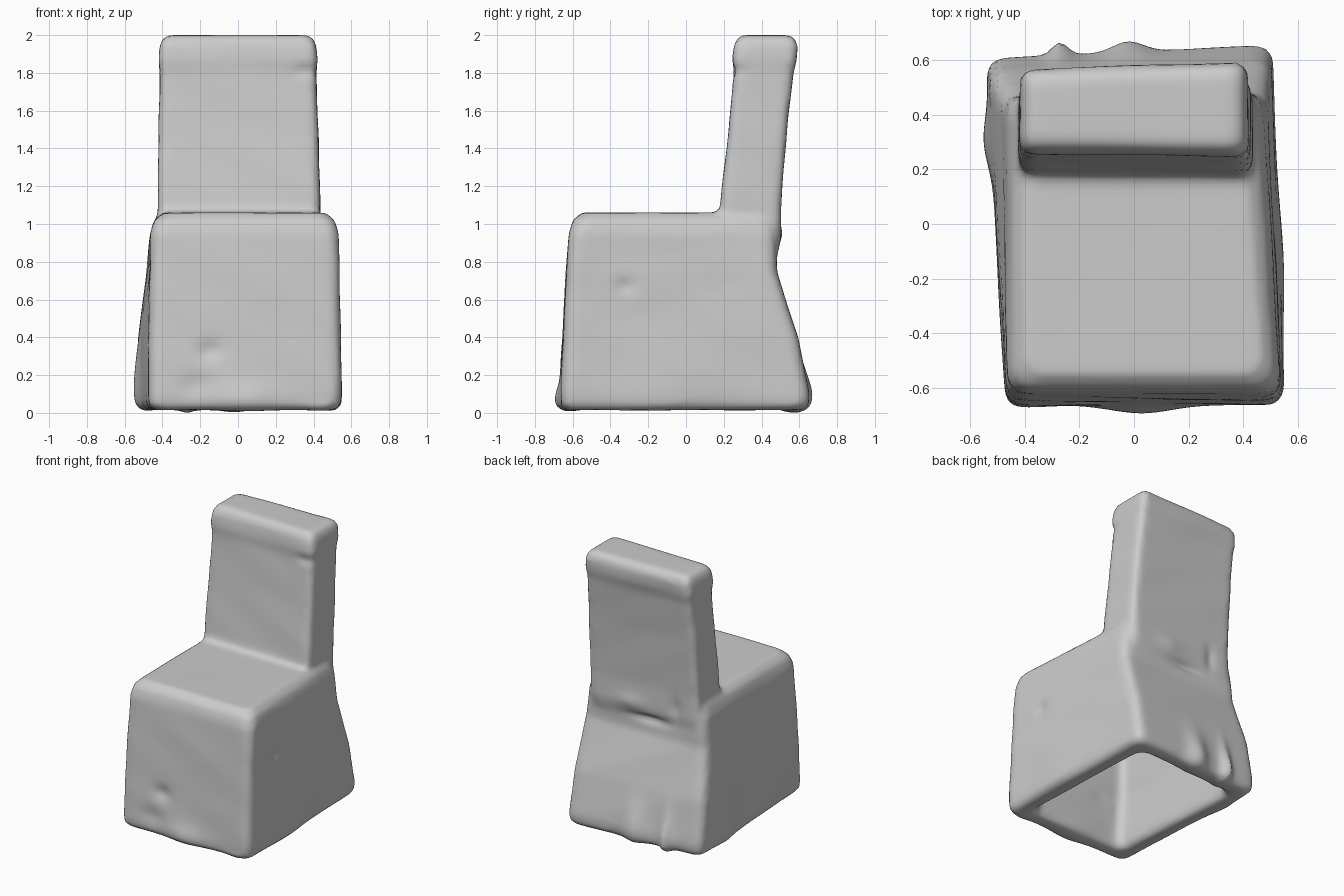
import bpy, bmesh, math
from mathutils import Vector

cube = bpy.data.objects.get("Cube")
if cube:
    bpy.data.objects.remove(cube, do_unlink=True)

fabric = bpy.data.materials.new("grey fabric")
fabric.use_nodes = True
GREY = (0.6, 0.6, 0.6, 1)
fabric.diffuse_color = GREY
fabric.node_tree.nodes["Principled BSDF"].inputs["Base Color"].default_value = GREY


def rounded_ring(corners, z, radius, inset=0.0, steps=5):
    """Outline of a four-cornered section with rounded corners."""
    center = sum((Vector(c) for c in corners), Vector((0, 0))) / 4
    pts = []
    for i, c in enumerate(corners):
        c = Vector(c)
        side = Vector((math.copysign(1, c.x - center.x), math.copysign(1, c.y - center.y)))
        mid = c - side * (inset + radius)
        for s in range(steps):
            a = math.pi + math.pi / 2 * (i + s / (steps - 1))
            pts.append((mid.x + radius * math.cos(a), mid.y + radius * math.sin(a), z))
    return pts


def loft(name, rings):
    """Closed skin through a stack of outlines."""
    bm = bmesh.new()
    loops = [[bm.verts.new(p) for p in ring] for ring in rings]
    for a, b in zip(loops, loops[1:]):
        for i in range(len(a)):
            j = (i + 1) % len(a)
            bm.faces.new((a[i], a[j], b[j], b[i]))
    bm.faces.new(loops[0])
    bm.faces.new(loops[-1])
    bmesh.ops.recalc_face_normals(bm, faces=bm.faces)
    mesh = bpy.data.meshes.new(name)
    bm.to_mesh(mesh)
    bm.free()
    obj = bpy.data.objects.new(name, mesh)
    bpy.context.collection.objects.link(obj)
    return obj


# Skirted seat: corners run front left edge, front right, back right, back left
hem = [(-.475, -.675), (.55, -.665), (.51, .655), (-.54, .61)]
low = [(-.475, -.655), (.545, -.65), (.505, .595), (-.53, .565)]
waist = [(-.465, -.635), (.54, -.635), (.49, .48), (-.485, .47)]
top = [(-.465, -.62), (.535, -.62), (.475, .48), (-.465, .47)]
inner = [(top, .92, .05, .14), (waist, .75, .05, .13), (low, .4, .05, .13),
         (hem, .1, .06, .14), (hem, .04, .06, .135), (hem, .015, .06, .11)]
outer = [(hem, .015, .06, .035), (hem, .04, .06, .005), (hem, .1, .06, 0), (low, .4, .06, 0),
         (waist, .75, .06, 0), (top, .95, .07, 0), (top, 1.02, .07, .02),
         (top, 1.06, .06, .07)]
# The shell starts at the inner ceiling, goes down to the hem and up outside
skirt = loft("seat_skirt", [rounded_ring(c, z, r, i) for c, z, r, i in inner + outer])

# Backrest: height, left, right, front and back limits, inset
levels = [(.84, -.42, .42, .39, .485, 0), (.92, -.43, .43, .37, .505, 0),
          (1.0, -.43, .435, .18, .505, 0), (1.1, -.425, .435, .18, .505, 0),
          (1.5, -.42, .425, .225, .535, 0), (1.8, -.415, .415, .25, .57, 0),
          (1.87, -.42, .42, .245, .59, 0), (1.95, -.42, .42, .25, .6, .005),
          (2.0, -.415, .415, .255, .595, .03)]
back = loft("backrest", [
    rounded_ring([(l, f + .01), (r, f), (r, b), (l, b - .025)], z, .04, i)
    for z, l, r, f, b, i in levels])

# Merge both parts into one continuous draped cover
bpy.ops.object.select_all(action='DESELECT')
skirt.select_set(True)
back.select_set(True)
bpy.context.view_layer.objects.active = skirt
bpy.ops.object.join()
cover = skirt
cover.name = "chair_cover"
remesh = cover.modifiers.new("drape", 'REMESH')
remesh.mode = 'VOXEL'
remesh.voxel_size = .022
soften = cover.modifiers.new("soften", 'SMOOTH')
soften.factor = .5
soften.iterations = 5
for mod in ("drape", "soften"):
    bpy.ops.object.modifier_apply(modifier=mod)

# Soft dents and folds: centre, extent along each axis, push along the normal
folds = [((-.15, -.65, .33), (.06, .1, .05), -.02), ((-.22, -.66, .15), (.08, .1, .06), -.015),
         ((.03, -.67, .06), (.14, .1, .08), .025), ((.54, -.32, .67), (.06, .05, .04), -.015),
         ((-.27, .62, .08), (.04, .1, .18), .045), ((-.02, .64, .09), (.08, .1, .18), .04),
         ((-.05, .48, .85), (.13, .06, .025), -.025), ((.43, -.63, .02), (.07, .07, .03), .012),
         ((.1, .49, .95), (.1, .06, .05), .012), ((-.25, .48, .98), (.04, .06, .08), -.015),
         ((-.53, .3, .12), (.05, .12, .25), .025), ((.36, .26, 1.81), (.06, .06, .03), -.015),
         ((.53, -.15, .12), (.05, .25, .25), .015)]
bm = bmesh.new()
bm.from_mesh(cover.data)
bm.normal_update()
for v in bm.verts:
    x, y, z = v.co
    push = .002 * math.sin(9 * x + 14 * z) * math.sin(8 * y + 5 * z)
    for (cx, cy, cz), (ex, ey, ez), depth in folds:
        d = ((x - cx) / ex) ** 2 + ((y - cy) / ey) ** 2 + ((z - cz) / ez) ** 2
        if d < 8:
            push += depth * math.exp(-d)
    # Folds bulge sideways, and only lightly into the ground
    v.co += Vector((v.normal.x, v.normal.y, v.normal.z * .5)) * push
bm.to_mesh(cover.data)
bm.free()

cover.data.materials.append(fabric)
bpy.ops.object.shade_smooth()
